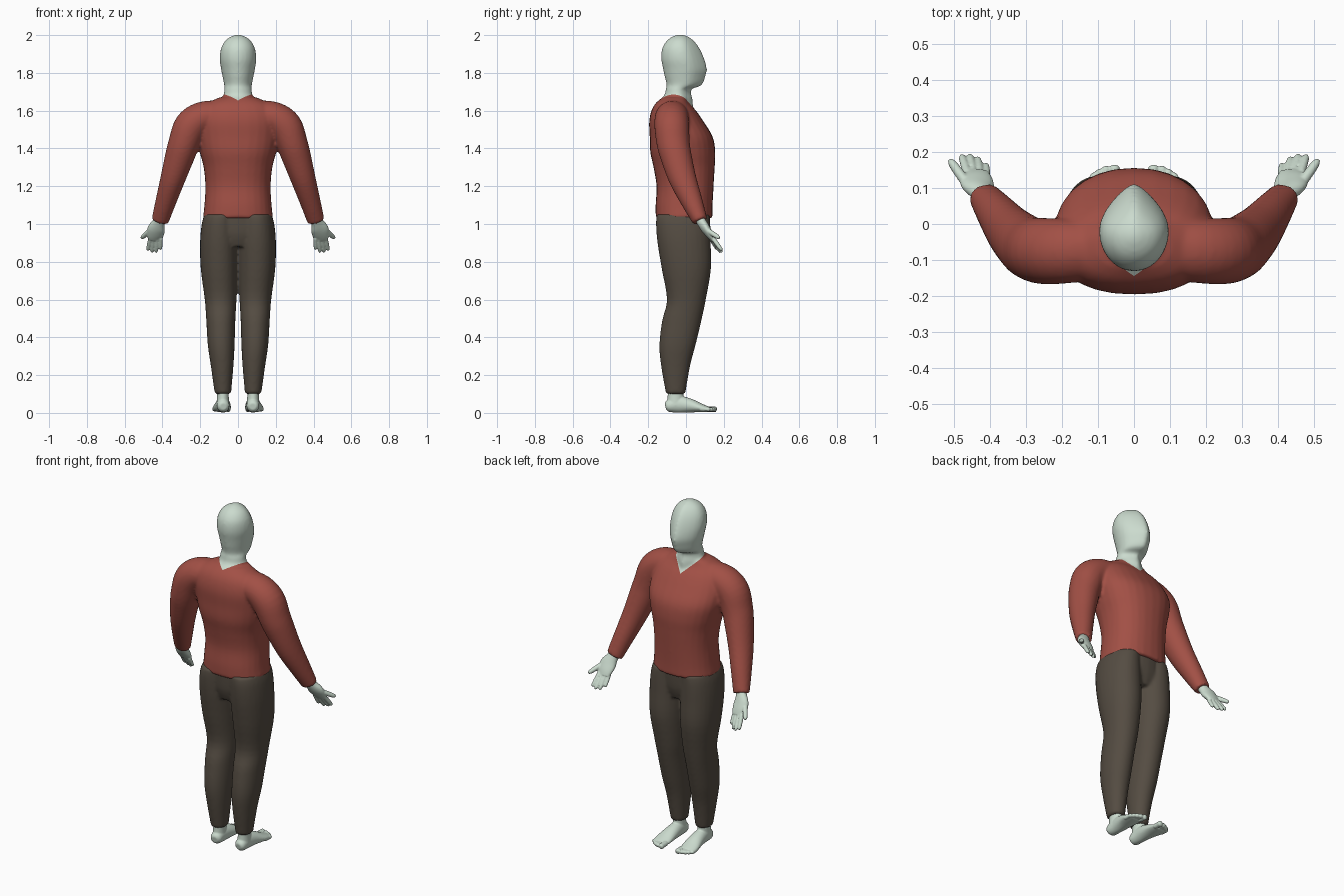
import bpy
import bmesh
from math import cos, sin, pi
from mathutils import Vector

cube = bpy.data.objects.get("Cube")
if cube:
    bpy.data.objects.remove(cube, do_unlink=True)

UP = Vector((0, 0, 1))


def material(name, color):
    m = bpy.data.materials.new(name)
    m.diffuse_color = (*color, 1)
    m.use_nodes = True
    m.node_tree.nodes["Principled BSDF"].inputs["Base Color"].default_value = (*color, 1)
    return m


SKIN = material("pale green skin", (0.60, 0.71, 0.62))
RED = material("brick red knit", (0.36, 0.08, 0.06))
BROWN = material("dark brown cloth", (0.09, 0.073, 0.055))


def smooth_rows(rows, steps=4):
    """Catmull-Rom interpolation through rows of section values."""
    pts = [Vector(r) for r in rows]
    out = []
    for i in range(len(pts) - 1):
        a, b, c, d = pts[max(i - 1, 0)], pts[i], pts[i + 1], pts[min(i + 2, len(pts) - 1)]
        for k in range(steps):
            t = k / steps
            out.append(b + (c - a) * (t / 2) + (a * 2 - b * 5 + c * 4 - d) * (t * t / 2)
                       + (b * 3 - a - c * 3 + d) * (t ** 3 / 2))
    return out + [pts[-1]]


def loft(bm, rows, axis=None, power=1.0, pinch=0.0, sides=28):
    """Closed tube through rows of (x, y, z, width radius, depth radius)."""
    rows = smooth_rows(rows)
    rings = []
    for i, r in enumerate(rows):
        c = Vector(r[:3])
        t = axis or (Vector(rows[min(i + 1, len(rows) - 1)][:3])
                     - Vector(rows[max(i - 1, 0)][:3])).normalized()
        ref = UP if abs(t.y) > 0.9 else Vector((0, 1, 0))
        v = (ref - t * ref.dot(t)).normalized()
        u = v.cross(t)
        ring = []
        for k in range(sides):
            ca, sa = cos(2 * pi * k / sides), sin(2 * pi * k / sides)
            px = abs(ca) ** power * (1 if ca > 0 else -1) * (1 - pinch * max(0, sa) ** 2)
            py = abs(sa) ** power * (1 if sa > 0 else -1)
            ring.append(bm.verts.new(c + u * px * r[3] + v * py * r[4]))
        rings.append(ring)
    faces = [bm.faces.new(rings[0]), bm.faces.new(rings[-1][::-1])]
    for a, b in zip(rings, rings[1:]):
        for k in range(sides):
            n = (k + 1) % sides
            faces.append(bm.faces.new((a[k], b[k], b[n], a[n])))
    bmesh.ops.recalc_face_normals(bm, faces=faces)


def side(rows, s):
    return [(s * r[0], *r[1:]) for r in rows]


def finish(name, bm, mats, voxel, rounds):
    """Fuse the overlapping lofts into one smooth skin."""
    mesh = bpy.data.meshes.new(name)
    bm.to_mesh(mesh)
    bm.free()
    ob = bpy.data.objects.new(name, mesh)
    bpy.context.collection.objects.link(ob)
    fuse = ob.modifiers.new("fuse", 'REMESH')
    fuse.mode = 'VOXEL'
    fuse.voxel_size = voxel
    soften = ob.modifiers.new("soften", 'SMOOTH')
    soften.factor = 0.5
    soften.iterations = rounds
    graph = bpy.context.evaluated_depsgraph_get()
    ob.data = bpy.data.meshes.new_from_object(ob.evaluated_get(graph))
    ob.modifiers.clear()
    ob.data.name = name
    ob.data.materials.clear()
    for m in mats:
        ob.data.materials.append(m)
    for p in ob.data.polygons:
        p.use_smooth = True
        p.material_index = 0
    return ob


# Torso, sleeves, neck and head
bm = bmesh.new()
loft(bm, [(0, -.01, 1.03, .186, .15), (0, -.01, 1.1, .178, .151), (0, -.005, 1.2, .173, .151),
          (0, -.01, 1.3, .182, .162), (0, -.017, 1.38, .203, .172), (0, -.025, 1.46, .22, .167),
          (0, -.05, 1.54, .22, .145), (0, -.065, 1.6, .2, .118), (0, -.072, 1.64, .16, .088),
          (0, -.06, 1.67, .1, .065)], axis=UP, power=0.88)
loft(bm, [(0, -.045, 1.58, .09, .085), (0, -.045, 1.66, .083, .08), (0, -.042, 1.69, .075, .069),
          (0, -.038, 1.715, .072, .069), (0, -.014, 1.73, .073, .089), (0, -.006, 1.75, .076, .099),
          (0, -.005, 1.78, .082, .108), (0, -.005, 1.82, .09, .116), (0, -.017, 1.875, .097, .114),
          (0, -.027, 1.93, .09, .099), (0, -.03, 1.97, .068, .072), (0, -.03, 1.992, .038, .042),
          (0, -.03, 2.003, .008, .01)], axis=UP, pinch=0.5)
for s in (1, -1):
    loft(bm, side([(.1, -.07, 1.57, .085, .085), (.19, -.075, 1.562, .085, .09),
                   (.25, -.075, 1.515, .09, .092), (.285, -.068, 1.43, .083, .088),
                   (.308, -.053, 1.36, .078, .083), (.345, -.018, 1.24, .066, .073),
                   (.385, .035, 1.11, .054, .056), (.413, .075, 1.015, .046, .04)], s))
torso = finish("sweater_and_head", bm, [RED, SKIN], 0.0085, 6)

# Neckline: a V cut by two sloping planes
bm = bmesh.new()
bm.from_mesh(torso.data)


def geometry(s):
    faces = [f for f in bm.faces if s * f.calc_center_median().x > 0]
    return faces + list({e for f in faces for e in f.edges}) + list({v for f in faces for v in f.verts})


bmesh.ops.bisect_plane(bm, geom=bm.verts[:] + bm.edges[:] + bm.faces[:],
                       plane_co=(0, 0, 0), plane_no=(1, 0, 0))
for s in (1, -1):
    bmesh.ops.bisect_plane(bm, geom=geometry(s), plane_co=(0, 0, 1.614),
                           plane_no=(-0.73 * s, 0.28, 1))
for f in bm.faces:
    c = f.calc_center_median()
    f.material_index = int(c.z > 1.614 - 0.28 * c.y + 0.73 * abs(c.x))
bm.to_mesh(torso.data)
bm.free()

# Trousers
bm = bmesh.new()
loft(bm, [(0, -.012, .88, .13, .11), (0, -.013, .95, .18, .132), (0, -.013, 1.06, .178, .138)], axis=UP)
for s in (1, -1):
    loft(bm, side([(.08, -.055, .1, .043, .051), (.084, -.055, .25, .06, .077),
                   (.089, -.045, .36, .071, .096), (.091, -.022, .49, .077, .104),
                   (.092, .002, .6, .084, .103), (.099, .002, .76, .098, .13),
                   (.1, -.01, .9, .101, .141), (.098, -.015, 1.0, .094, .144),
                   (.09, -.015, 1.05, .088, .14)], s), axis=UP, power=0.95)
finish("trousers", bm, [BROWN], 0.009, 4)

# Hands: palm, then a thumb and four fingers as (root, tip, radius)
DIGITS = [((.455, .1, .975), (.511, .178, .925), .0125), ((.463, .142, .925), (.478, .19, .86), .0105),
          ((.446, .142, .92), (.456, .192, .85), .0105), ((.427, .138, .92), (.434, .184, .849), .0105),
          ((.409, .13, .925), (.41, .166, .864), .0095)]
for s, label in ((1, "left"), (-1, "right")):
    bm = bmesh.new()
    loft(bm, side([(.405, .065, 1.04, .03, .026), (.418, .082, 1.01, .032, .025),
                   (.432, .104, .975, .046, .024), (.438, .126, .943, .045, .02),
                   (.439, .143, .917, .036, .013)], s))
    for root, tip, r in DIGITS:
        a, b = Vector(root), Vector(tip)
        rows = [(*a.lerp(b, t), r * k, r * k) for t, k in ((0, 1.15), (.5, 1.1), (.85, .95), (1, .5))]
        loft(bm, side(rows, s), sides=12)
    finish(label + "_hand", bm, [SKIN], 0.004, 3)

# Feet: ankle, sole and five toes as (x, tip y, radius)
TOES = [(.054, .163, .015), (.078, .16, .012), (.095, .152, .0115), (.111, .142, .011), (.125, .128, .0105)]
for s, label in ((1, "left"), (-1, "right")):
    bm = bmesh.new()
    loft(bm, side([(.08, -.055, .04, .034, .046), (.08, -.055, .09, .031, .042),
                   (.08, -.055, .14, .032, .042)], s), axis=UP)
    loft(bm, side([(.078, -.108, .034, .018, .018), (.079, -.092, .037, .032, .033),
                   (.079, -.04, .045, .035, .044), (.081, .02, .039, .042, .037),
                   (.086, .08, .026, .049, .023), (.087, .12, .019, .045, .014)], s))
    for x, y, r in TOES:
        rows = [(x, y - .05, .02, r, r), (x, y - .02, .019, r, r), (x, y - .006, .018, r, r),
                (x, y, .017, r * .5, r * .5)]
        loft(bm, side(rows, s), sides=12)
    finish(label + "_foot", bm, [SKIN], 0.004, 3)
